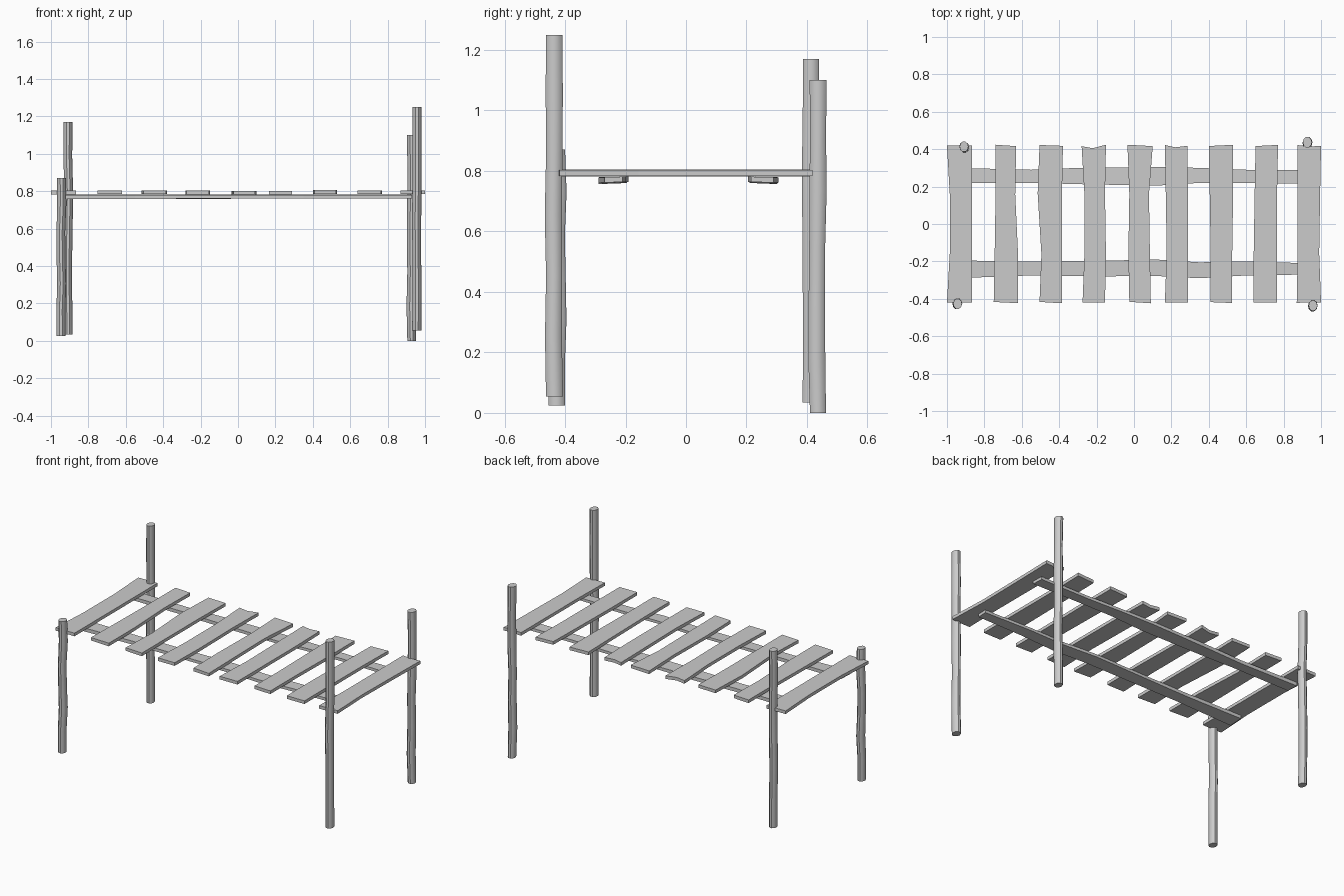
import bpy, bmesh, math, random
from mathutils import Vector

if "Cube" in bpy.data.objects:
    bpy.data.objects.remove(bpy.data.objects["Cube"])

random.seed(4)


def make_object(name, bm):
    bmesh.ops.recalc_face_normals(bm, faces=bm.faces)
    mesh = bpy.data.meshes.new(name)
    bm.to_mesh(mesh)
    bm.free()
    obj = bpy.data.objects.new(name, mesh)
    bpy.context.collection.objects.link(obj)
    return obj


def loft(name, rings):
    """Skin a list of closed rings and cap both ends."""
    bm = bmesh.new()
    rows = [[bm.verts.new(p) for p in ring] for ring in rings]
    n = len(rows[0])
    for a, b in zip(rows, rows[1:]):
        for i in range(n):
            j = (i + 1) % n
            bm.faces.new((a[i], a[j], b[j], b[i]))
    bm.faces.new(rows[0])
    bm.faces.new(rows[-1])
    return make_object(name, bm)


def plank(name, edges, z0, z1, notch_back=0.0, notch_front=0.0):
    """Rough board running along y; edges = (left, right) at four stations."""
    rings = []
    ys = (0.42, 0.16, -0.16, -0.42)
    for k, (y, (l, r)) in enumerate(zip(ys, edges)):
        m = (l + r) / 2 + random.uniform(-0.01, 0.01)
        dip = -notch_back if k == 0 else notch_front if k == 3 else 0
        slant = random.uniform(-0.004, 0.004)
        rings.append([(l, y - slant, z0), (m, y + dip, z0), (r, y + slant, z0),
                      (r, y + slant, z1), (m, y + dip, z1), (l, y - slant, z1)])
    return loft(name, rings)


def post(name, x, y, z0, z1):
    """Slightly wavy, oval branch-like post."""
    rings = []
    steps, sides = 6, 10
    for k in range(steps + 1):
        z = z0 + (z1 - z0) * k / steps
        cx = x + random.uniform(-0.003, 0.003)
        cy = y + random.uniform(-0.003, 0.003)
        s = random.uniform(0.95, 1.04)
        rings.append([(cx + 0.024 * s * math.cos(t), cy + 0.029 * s * math.sin(t), z)
                      for t in (2 * math.pi * i / sides for i in range(sides))])
    obj = loft(name, rings)
    bpy.context.view_layer.objects.active = obj
    obj.select_set(True)
    bpy.ops.object.shade_smooth_by_angle(angle=math.radians(40))
    obj.select_set(False)


# Corner posts of differing heights
post("front_left_post", -0.945, -0.425, 0.025, 0.87)
post("front_right_post", 0.955, -0.436, 0.055, 1.25)
post("back_left_post", -0.908, 0.412, 0.035, 1.17)
post("back_right_post", 0.928, 0.434, 0.0, 1.10)

# Deck planks
boards = [
    [(-1.0, -.865), (-.985, -.865), (-.985, -.865), (-1.0, -.865)],
    [(-.74, -.63), (-.74, -.635), (-.745, -.62), (-.75, -.62)],
    [(-.505, -.38), (-.515, -.385), (-.495, -.385), (-.505, -.385)],
    [(-.28, -.15), (-.265, -.155), (-.265, -.15), (-.275, -.155)],
    [(-.035, .10), (-.025, .08), (-.03, .085), (-.025, .09)],
    [(.165, .285), (.17, .29), (.175, .29), (.165, .29)],
    [(.40, .53), (.405, .53), (.41, .525), (.41, .525)],
    [(.65, .77), (.645, .765), (.64, .765), (.64, .765)],
    [(.875, 1.0), (.875, .995), (.875, .99), (.87, 1.0)],
]
notches = {3: 0.015, 5: 0.01, 8: 0.006}
for i, edges in enumerate(boards):
    dz = random.uniform(-0.002, 0.002)
    plank(f"deck_plank_{i + 1}", edges, 0.783 + dz, 0.803 + dz, notches.get(i, 0))

# Two long beams beneath the deck; stations are (x, y_inner, y_outer)
stations = {
    "front_beam": [(-.96, -.195, -.29), (-.55, -.20, -.275), (-.2, -.197, -.28),
                   (.12, -.19, -.278), (.35, -.205, -.29), (.6, -.20, -.275), (.93, -.21, -.27)],
    "back_beam": [(-.96, .22, .30), (-.55, .22, .29), (-.3, .213, .30),
                  (.12, .205, .305), (.35, .22, .30), (.6, .22, .29), (.93, .215, .29)],
}
for name, pts in stations.items():
    rings = []
    for x, a, b in pts:
        low = 0.757 + 0.004 * (x > -.3)
        rings.append([(x, a, low + 0.003), (x, b, low), (x, b, 0.779), (x, a, 0.781)])
    loft(name, rings)
